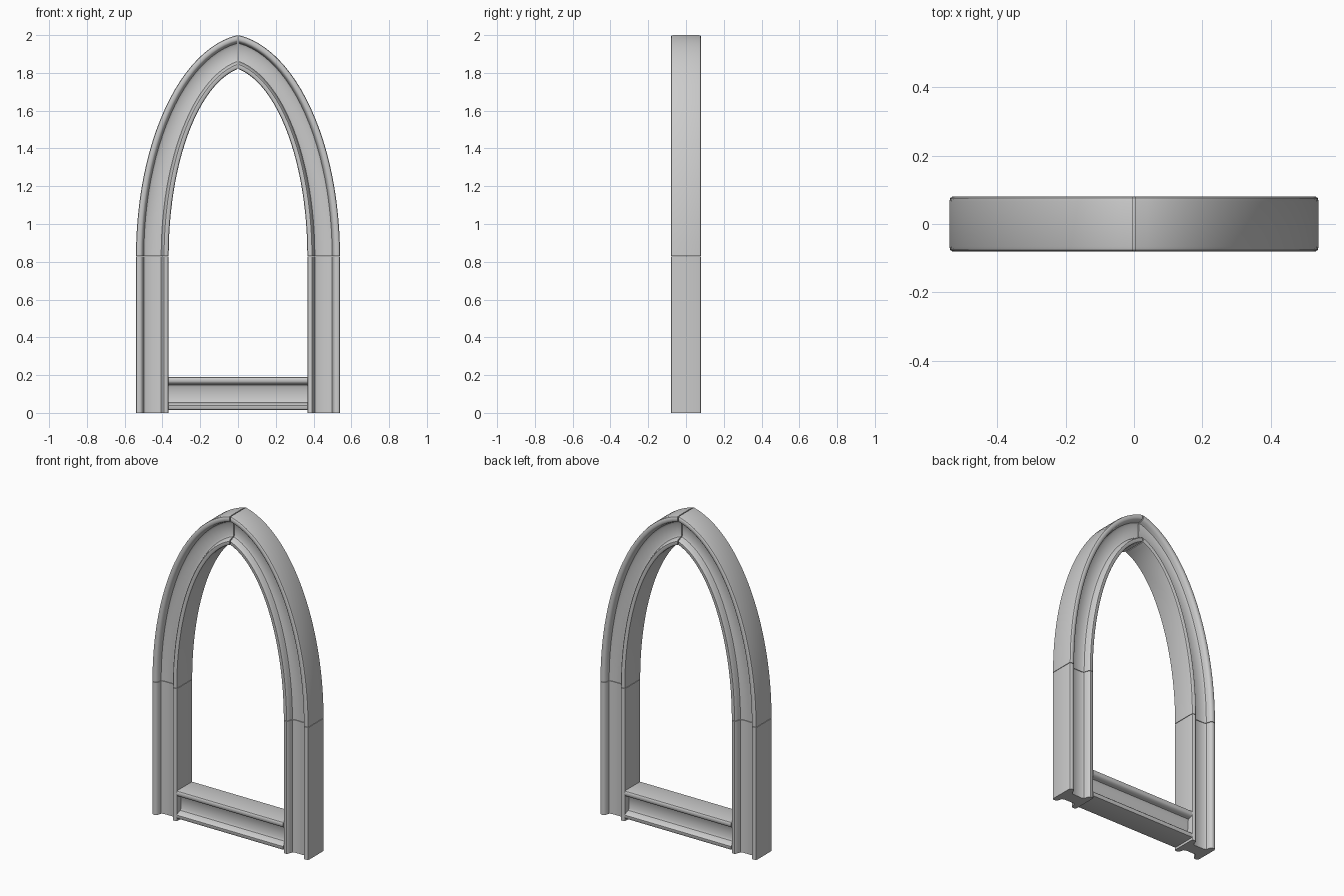
import bpy, bmesh, math
from mathutils import Vector

if "Cube" in bpy.data.objects:
    bpy.data.objects.remove(bpy.data.objects["Cube"])

# Half of the moulded stone section: (fraction across the width, y) along the front
FRONT = [(0, -.066), (.015, -.076), (.05, -.080), (.14, -.080), (.19, -.074),
         (.215, -.060), (.24, -.046), (.31, -.039), (.70, -.038), (.77, -.044),
         (.80, -.060), (.825, -.074), (.86, -.080), (.95, -.080), (.985, -.076), (1, -.066)]
PROFILE = FRONT + [(u, -y) for u, y in reversed(FRONT)]


def sweep(name, stations):
    """Skin the section through (outer, inner) pairs given in the x-z plane."""
    bm = bmesh.new()
    rings = []
    for outer, inner in stations:
        a, b = Vector(outer), Vector(inner)
        ring = []
        for u, y in PROFILE:
            p = a.lerp(b, u)
            ring.append(bm.verts.new((p.x, y, p.y)))
        rings.append(ring)
    n = len(PROFILE)
    for r, s in zip(rings, rings[1:]):
        for i in range(n):
            j = (i + 1) % n
            bm.faces.new((r[i], r[j], s[j], s[i]))
    bm.faces.new(rings[0])
    bm.faces.new(rings[-1])
    bmesh.ops.recalc_face_normals(bm, faces=bm.faces[:])
    mesh = bpy.data.meshes.new(name)
    bm.to_mesh(mesh)
    bm.free()
    ob = bpy.data.objects.new(name, mesh)
    bpy.context.collection.objects.link(ob)
    bpy.ops.object.select_all(action='DESELECT')
    ob.select_set(True)
    bpy.context.view_layer.objects.active = ob
    bpy.ops.object.shade_smooth_by_angle(angle=math.radians(40))
    return ob


def pointed(f, half, rise, top_angle):
    """Point on a slightly pointed elliptical arch, f from springing to apex."""
    T = math.radians(top_angle)
    t = T * f
    x = half * (math.cos(t) - math.cos(T)) / (1 - math.cos(T))
    return x, .83 + rise * math.sin(t) / math.sin(T)


STEPS = 24
for side, sx in (("left", -1), ("right", 1)):
    # Upright jamb
    sweep(side + "_jamb", [((sx * .54, z), (sx * .367, z)) for z in (0, .827)])
    # Curved arch half, with a fine joint at the apex
    arch = []
    for i in range(STEPS + 1):
        f = i / STEPS
        ox, oz = pointed(f, .537, 1.17, 83)
        ix, iz = pointed(f, .364, .99, 80)
        arch.append(((sx * (ox + .003), oz), (sx * (ix + .003), iz)))
    sweep(side + "_arch", arch)

# Sill between the jambs
sweep("sill", [((x, .19), (x, .015)) for x in (-.367, .367)])
